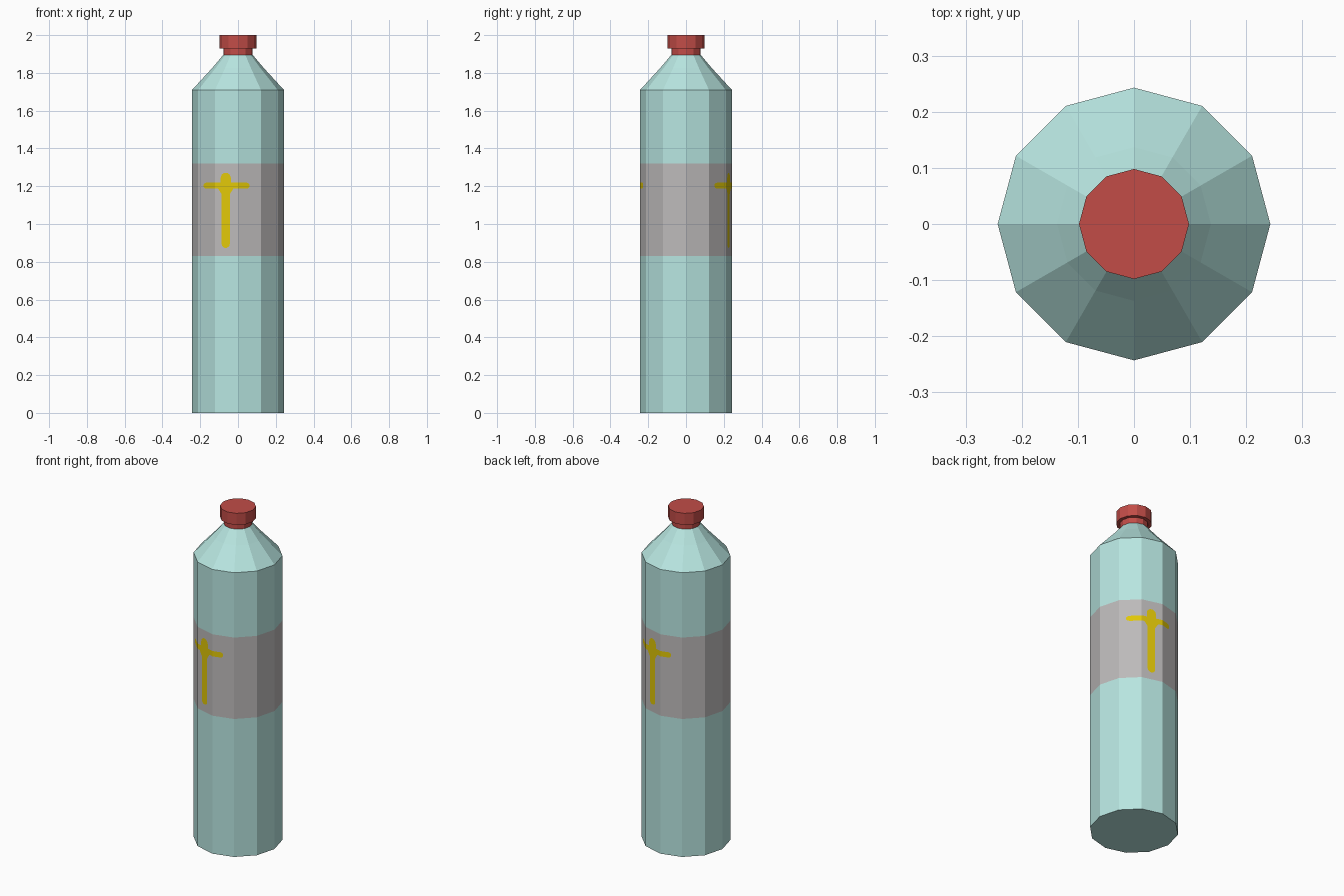
import bpy, bmesh, math
from mathutils import Vector

if "Cube" in bpy.data.objects:
    bpy.data.objects.remove(bpy.data.objects["Cube"])

SIDES = 12


def material(name, srgb):
    m = bpy.data.materials.new(name)
    lin = [c / 12.92 if c <= 0.04045 else ((c + 0.055) / 1.055) ** 2.4 for c in srgb]
    m.diffuse_color = (*lin, 1)
    m.use_nodes = True
    m.node_tree.nodes["Principled BSDF"].inputs["Base Color"].default_value = m.diffuse_color
    return m


pale_glass = material("pale_teal", (0.72, 0.90, 0.88))
label_grey = material("label_grey", (0.74, 0.73, 0.73))
yellow = material("yellow", (0.88, 0.78, 0.03))
red = material("cap_red", (0.76, 0.30, 0.28))


def lathe(bm, profile):
    """Closed faceted solid from (radius, z) pairs, bottom to top."""
    rings = []
    for r, z in profile:
        rings.append([bm.verts.new((r * math.cos(math.tau * i / SIDES),
                                    r * math.sin(math.tau * i / SIDES), z))
                      for i in range(SIDES)])
    for a, b in zip(rings, rings[1:]):
        for i in range(SIDES):
            j = (i + 1) % SIDES
            bm.faces.new((a[i], a[j], b[j], b[i]))
    bm.faces.new(rings[0][::-1])
    bm.faces.new(rings[-1])


def finish(bm, name, mats):
    bm.normal_update()
    me = bpy.data.meshes.new(name)
    bm.to_mesh(me)
    bm.free()
    for m in mats:
        me.materials.append(m)
    bpy.context.collection.objects.link(bpy.data.objects.new(name, me))


def capsule(x0, z0, x1, z1, r, n=5):
    """Counter-clockwise rounded bar outline in the x-z plane."""
    a = math.atan2(z1 - z0, x1 - x0)
    pts = []
    for cx, cz, start in ((x1, z1, a - math.pi / 2), (x0, z0, a + math.pi / 2)):
        for i in range(n + 1):
            t = start + math.pi * i / n
            pts.append((cx + r * math.cos(t), cz + r * math.sin(t)))
    return pts


def paint(bm, outline, side, index):
    """Cut a convex outline into the label on the front (1) or back (-1)."""
    keep = [f for f in bm.faces if f.material_index > 0
            and f.normal.y * side < -0.1]
    for (xa, za), (xb, zb) in zip(outline, outline[1:] + outline[:1]):
        co = Vector((xa * side, 0, za))
        no = Vector(((zb - za) * side, 0, -(xb - xa))).normalized()
        geom = list({e for f in keep for e in f.edges}) + keep \
            + list({v for f in keep for v in f.verts})
        res = bmesh.ops.bisect_plane(bm, geom=geom, plane_co=co, plane_no=no,
                                     dist=1e-5)
        faces = {g for g in res["geom"] if isinstance(g, bmesh.types.BMFace)}
        bm.normal_update()
        keep = [f for f in faces if (f.calc_center_median() - co).dot(no) < 0]
    for f in keep:
        f.material_index = index


# Bottle body with the label band
bm = bmesh.new()
lathe(bm, [(0.243, 0), (0.243, 0.83), (0.243, 1.32), (0.243, 1.71),
           (0.137, 1.825), (0.074, 1.90)])
bm.normal_update()
for f in bm.faces:
    if 0.85 < f.calc_center_median().z < 1.3:
        f.material_index = 1

# Yellow cross shape, front and back of the label
marks = [
    capsule(-0.065, 0.895, -0.065, 1.22, 0.022),     # upright
    capsule(-0.167, 1.203, 0.045, 1.203, 0.016),     # crossbar
    capsule(-0.065, 1.20, -0.065, 1.245, 0.027),     # rounded top
    [(-0.085, 1.155), (-0.045, 1.155), (-0.02, 1.195), (-0.11, 1.195)],  # flare
]
for side in (1, -1):
    for outline in marks:
        paint(bm, outline, side, 2)
finish(bm, "bottle_body", [pale_glass, label_grey, yellow])

# Screw cap and the collar below it
bm = bmesh.new()
lathe(bm, [(0.078, 1.895), (0.078, 1.93), (0.098, 1.93), (0.098, 2.0)])
finish(bm, "cap", [red])
